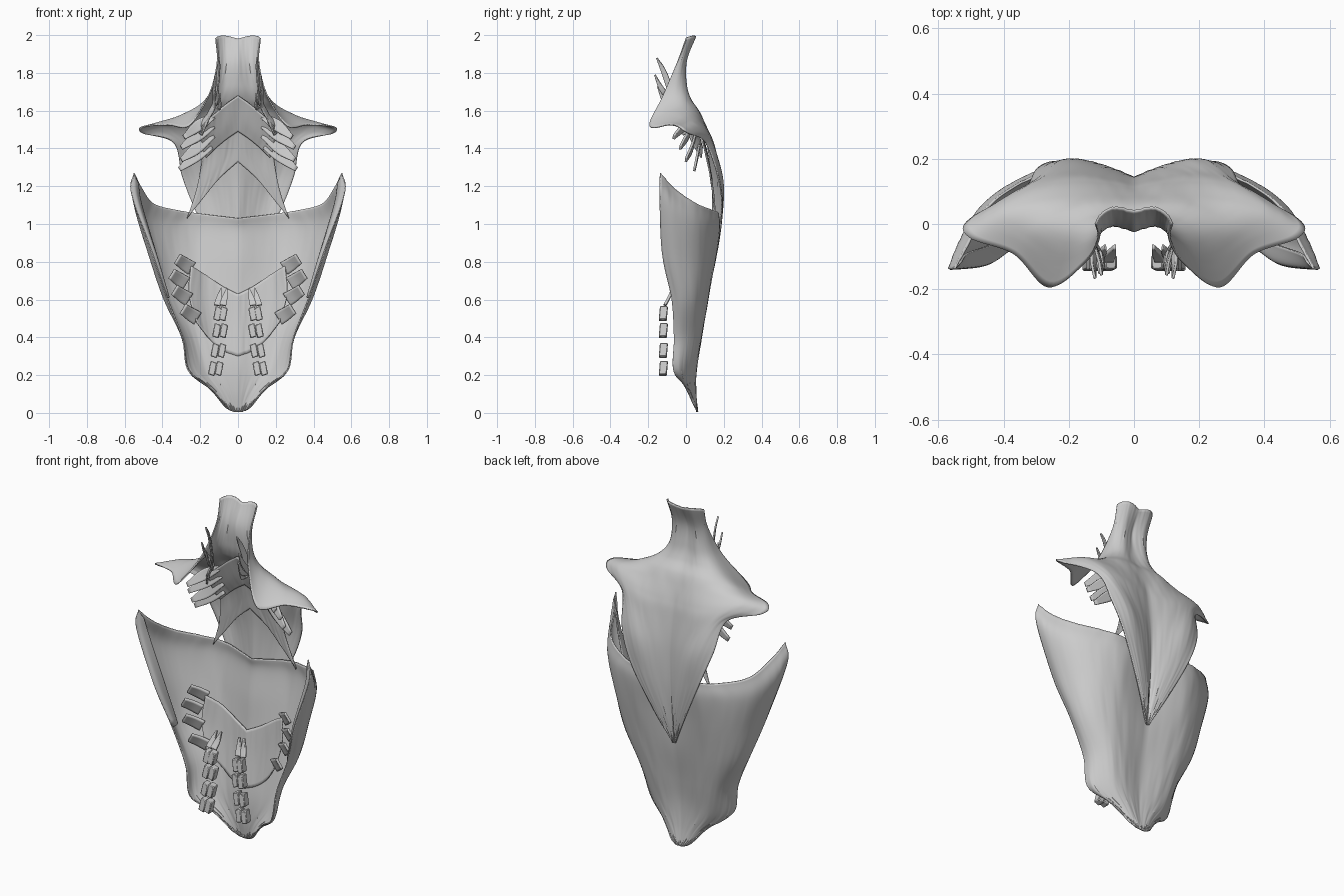
import bpy, bmesh, math, random
from mathutils import Vector

random.seed(4)


def spline(pts, n):
    # Catmull-Rom samples through the control points
    p = [Vector(q) for q in pts]
    p = [p[0] * 2 - p[1]] + p + [p[-1] * 2 - p[-2]]
    out = []
    segs = len(p) - 3
    for i in range(segs):
        a, b, c, d = p[i:i + 4]
        for k in range(n + (i == segs - 1)):
            t = k / n
            out.append(0.5 * (2 * b + (c - a) * t + (2 * a - 5 * b + 4 * c - d) * t * t
                              + (3 * b - a - 3 * c + d) * t ** 3))
    return out


def finish(name, bm, thick=0):
    me = bpy.data.meshes.new(name)
    bm.to_mesh(me)
    bm.free()
    ob = bpy.data.objects.new(name, me)
    bpy.context.collection.objects.link(ob)
    mi = ob.modifiers.new("mirror", 'MIRROR')
    mi.merge_threshold = 0.001
    if thick:
        so = ob.modifiers.new("solid", 'SOLIDIFY')
        so.thickness = thick
        so.offset = 0
    bpy.ops.object.select_all(action='DESELECT')
    ob.select_set(True)
    bpy.context.view_layer.objects.active = ob
    bpy.ops.object.shade_smooth_by_angle(angle=math.radians(40))
    return ob


def sheet(name, rows, thick=0.007, n=6, m=6, fibre=0):
    # smooth surface through rows running from the spine to the free edge;
    # fibre adds fine streaks that follow the rows
    fine = [spline(r, n) for r in rows]
    lines = list(zip(*[spline(c, m) for c in zip(*fine)]))
    bm = bmesh.new()
    vs = []
    for line in lines:
        drop, phase = random.uniform(-fibre, fibre), random.uniform(0, 6)
        vs.append([bm.verts.new((max(0, p.x), p.y + drop * math.sin(i * .25 + phase), p.z))
                   for i, p in enumerate(line)])
    for c0, c1 in zip(vs, vs[1:]):
        for i in range(len(c0) - 1):
            bm.faces.new((c0[i], c0[i + 1], c1[i + 1], c1[i]))
    bmesh.ops.remove_doubles(bm, verts=bm.verts, dist=1e-5)
    return finish(name, bm, thick)


def sheet_by_rows(name, rows, thick=0.007, n=8, m=9, fibre=0.002):
    # same surface, but with the streaks running out from the spine
    cols = [spline(c, m) for c in zip(*rows)]
    sheet(name, cols, thick, m and 1, n, fibre)


def strip(name, path, widths, side, thick=0.012):
    # tapering band along a path
    s = Vector(side).normalized()
    sheet(name, [[Vector(p) - s * w / 2, Vector(p), Vector(p) + s * w / 2]
                 for p, w in zip(path, widths)], thick, 3)


# kite-shaped upper back sheet: neck, shoulder wings, long point down the spine
sheet_by_rows("upper_back_sheet", [
    [(0, .04, 1.98), (.06, .05, 1.995), (.1, .03, 1.995), (.118, 0, 1.985)],
    [(0, -.018, 1.86), (.06, 0, 1.86), (.1, -.02, 1.86), (.11, -.05, 1.85)],
    [(0, -.013, 1.74), (.08, .0, 1.735), (.13, -.04, 1.72), (.155, -.12, 1.68)],
    [(0, .015, 1.66), (.11, .02, 1.66), (.2, -.04, 1.63), (.262, -.195, 1.52)],
    [(0, .058, 1.6), (.15, .06, 1.6), (.3, .0, 1.575), (.37, -.09, 1.525)],
    [(0, .085, 1.53), (.15, .09, 1.545), (.37, .05, 1.54), (.505, -.04, 1.515)],
    [(0, .105, 1.46), (.15, .125, 1.47), (.34, .1, 1.495), (.505, .01, 1.48)],
    [(0, .12, 1.38), (.15, .15, 1.39), (.27, .145, 1.41), (.34, .105, 1.43)],
    [(0, .14, 1.2), (.1, .172, 1.21), (.2, .195, 1.23), (.295, .17, 1.25)],
    [(0, .14, 1.0), (.07, .17, 1.01), (.15, .188, 1.03), (.225, .188, 1.07)],
    [(0, .122, .8), (.03, .143, .8), (.07, .153, .81), (.11, .158, .83)],
    [(0, .105, .63), (.003, .107, .63), (.006, .11, .63), (.01, .112, .63)]])

# broad lower back sheet wrapping forward to the raised side points
sheet_by_rows("lower_back_sheet", [
    [(0, .125, 1.03), (.2, .172, 1.055), (.33, .135, 1.075), (.45, .05, 1.11), (.51, -.065, 1.19), (.55, -.135, 1.27)],
    [(0, .135, .96), (.21, .176, .97), (.36, .13, .98), (.47, .05, 1.0), (.535, -.06, 1.07), (.562, -.137, 1.16)],
    [(0, .115, .8), (.2, .15, .8), (.33, .12, .8), (.42, .05, .8), (.465, -.05, .82), (.455, -.125, .85)],
    [(0, .096, .6), (.17, .115, .6), (.28, .1, .6), (.36, .05, .6), (.39, -.02, .6), (.375, -.075, .61)],
    [(0, .062, .4), (.13, .08, .4), (.22, .07, .4), (.27, .03, .4), (.295, -.02, .4), (.295, -.065, .4)],
    [(0, .043, .25), (.1, .055, .24), (.17, .045, .23), (.22, .005, .22), (.255, -.03, .22), (.265, -.068, .23)],
    [(0, .043, .12), (.05, .05, .115), (.09, .045, .11), (.12, .03, .115), (.145, .01, .125), (.165, -.01, .15)],
    [(0, .06, .005), (.012, .06, .005), (.025, .058, .007), (.04, .056, .013), (.055, .053, .022), (.07, .045, .035)]])

# folded front lip of the lower sheet
sheet("side_lip", [
    [(.55, -.135, 1.27), (.545, -.13, 1.25), (.53, -.115, 1.22)],
    [(.56, -.137, 1.15), (.53, -.13, 1.12), (.51, -.09, 1.1)],
    [(.455, -.125, .85), (.435, -.11, .84), (.43, -.06, .83)],
    [(.375, -.075, .61), (.365, -.06, .61), (.37, -.03, .61)]])

# kite blade sheet inside the upper back
sheet_by_rows("inner_blade_sheet", [
    [(0, .03, 1.61), (.06, .045, 1.56), (.13, .07, 1.5), (.18, .095, 1.41)],
    [(0, .07, 1.53), (.06, .085, 1.46), (.14, .11, 1.38), (.2, .125, 1.28)],
    [(0, .095, 1.43), (.07, .115, 1.35), (.15, .13, 1.25), (.225, .145, 1.16)],
    [(0, .115, 1.33), (.1, .135, 1.24), (.19, .148, 1.13), (.27, .155, 1.03)]])

# deep upper sheet with finger-like slips
sheet_by_rows("upper_rib_sheet", [
    [(0, -.01, 1.68), (.07, .0, 1.63), (.14, .0, 1.57), (.19, -.01, 1.53)],
    [(0, .03, 1.58), (.07, .04, 1.52), (.14, .05, 1.46), (.19, .045, 1.41)],
    [(0, .065, 1.49), (.06, .075, 1.45), (.12, .085, 1.4), (.17, .08, 1.35)]])
for a, m, b in (((.13, .01, 1.57), (.21, -.01, 1.52), (.285, -.065, 1.46)),
                ((.13, .03, 1.52), (.21, .01, 1.47), (.3, -.03, 1.405)),
                ((.13, .05, 1.47), (.22, .03, 1.4), (.3, .0, 1.34)),
                ((.14, .07, 1.41), (.22, .06, 1.36), (.31, .045, 1.29))):
    strip("upper_rib_slip", [a, m, b], [.03, .06, .025], (.5, .1, .8))

# thin neck slips running up and forward
for i, (x, y, z) in enumerate(((.1, -.155, 1.88), (.12, -.165, 1.79), (.105, -.15, 1.73), (.095, -.13, 1.69))):
    strip("neck_slip", [(x, y, z), (x + .005, y + .04, z - .08), (.13, -.05, 1.62), (.2, .0, 1.52 - .015 * i)],
          [.006, .028, .035, .035], (.4, .8, .3), .008)

# deep lower sheet with short rib slips
sheet_by_rows("lower_rib_sheet", [
    [(0, .08, .63), (.08, .095, .67), (.17, .092, .73), (.25, .055, .78)],
    [(0, .065, .47), (.08, .08, .51), (.17, .076, .57), (.26, .035, .63)],
    [(0, .043, .3), (.08, .058, .33), (.15, .056, .39), (.22, .02, .48)]])
for x, y, z in ((.245, .065, .765), (.275, .05, .685), (.26, .04, .6), (.215, .03, .5)):
    strip("lower_rib_slip", [(x, y, z), (x + .04, y - .025, z + .025), (x + .075, y - .06, z + .05)],
          [.075, .07, .06], (-.5, -.1, .8), .013)

# rows of small blocks on both sides of the spine
for z, xs in ((.235, (.1, .135)), (.33, (.085, .122)), (.435, (.076, .113)), (.525, (.078, .108))):
    for x in xs:
        bm = bmesh.new()
        bmesh.ops.create_cube(bm, size=1)
        for v in bm.verts:
            k = v.co.copy()
            v.co = (x + k.x * .034 - k.z * .014, -.12 + k.y * .042 + k.z * .006, z + k.z * .07 + k.x * .012)
        bmesh.ops.bevel(bm, geom=bm.edges[:], offset=.004, segments=1, affect='EDGES')
        finish("spine_block", bm)
for x in (.07, .1):
    strip("spine_block_tip", [(x + .01, -.112, .57), (x, -.09, .61), (x - .012, -.07, .66)],
          [.034, .028, .006], (1, 0, .2), .014)
